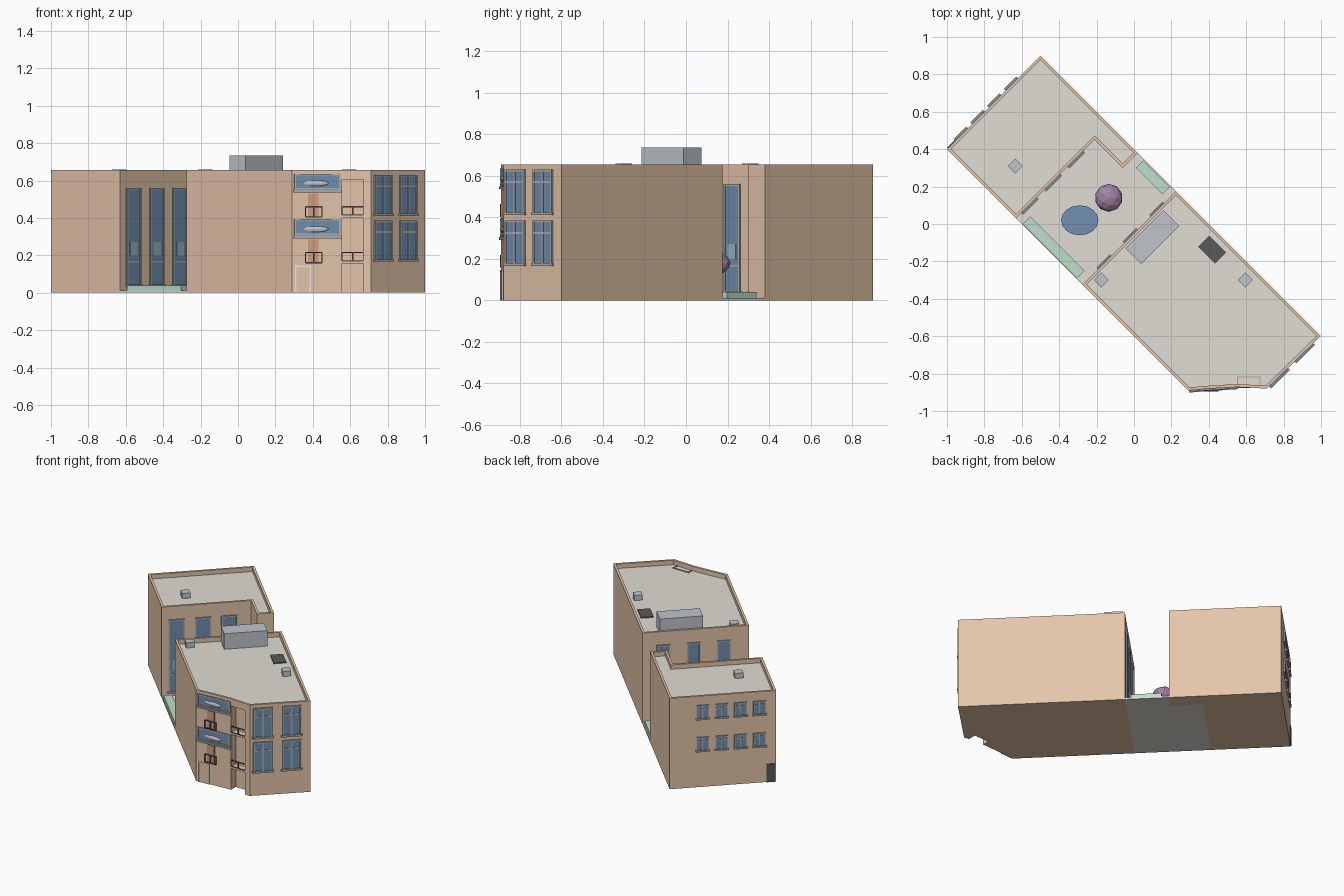
import bpy, bmesh, math
from mathutils import Matrix, Vector

if "Cube" in bpy.data.objects:
    bpy.data.objects.remove(bpy.data.objects["Cube"])

R2 = math.sqrt(2)


def mat(name, *rgb):
    m = bpy.data.materials.new(name)
    m.diffuse_color = (*rgb, 1)
    m.use_nodes = True
    m.node_tree.nodes["Principled BSDF"].inputs["Base Color"].default_value = m.diffuse_color
    return m


WALL = mat("brick", 0.78, 0.56, 0.40)
ROOF = mat("roofing", 0.75, 0.72, 0.66)
GLASS = mat("glass", 0.16, 0.27, 0.42)
PANE = mat("light_pane", 0.33, 0.45, 0.57)
FRAME = mat("frame", 0.42, 0.44, 0.44)
DARK = mat("dark_metal", 0.10, 0.10, 0.10)
METAL = mat("metal", 0.53, 0.56, 0.60)
GREEN = mat("hedge", 0.50, 0.74, 0.60)
PURPLE = mat("foliage", 0.36, 0.22, 0.38)
WOOD = mat("trunk", 0.36, 0.24, 0.17)
WATER = mat("water", 0.17, 0.28, 0.44)
CLAY = mat("terracotta", 0.62, 0.33, 0.22)
WHITE = mat("white_trim", 0.85, 0.83, 0.78)


def st(s, t):
    """Building axes (s along the length, t across) to world x, y."""
    return ((s + t) / R2, (t - s) / R2)


def finish(name, bm, *mats):
    me = bpy.data.meshes.new(name)
    bmesh.ops.recalc_face_normals(bm, faces=bm.faces)
    bm.to_mesh(me)
    bm.free()
    for m in mats:
        me.materials.append(m)
    ob = bpy.data.objects.new(name, me)
    bpy.context.collection.objects.link(ob)
    return ob


def boxes(name, parts, m, at=(0, 0), deg=0):
    """One mesh of boxes (x0,x1,y0,y1,z0,z1) in a frame turned about z."""
    bm = bmesh.new()
    base = Matrix.Translation((*at, 0)) @ Matrix.Rotation(math.radians(deg), 4, 'Z')
    for x0, x1, y0, y1, z0, z1 in parts:
        mx = base @ Matrix.Translation(((x0 + x1) / 2, (y0 + y1) / 2, (z0 + z1) / 2))
        mx = mx @ Matrix.Diagonal((x1 - x0, y1 - y0, z1 - z0, 1))
        bmesh.ops.create_cube(bm, size=1, matrix=mx)
    return finish(name, bm, m)


def wing(name, pts):
    """Walls with a parapet band and a sunken roof."""
    bm = bmesh.new()
    bottom = bm.faces.new([bm.verts.new((x, y, 0)) for x, y in pts])
    face = bottom
    for h in (0.62, 0.035):
        ext = bmesh.ops.extrude_face_region(bm, geom=[face], use_keep_orig=(face is bottom))
        face = [g for g in ext["geom"] if isinstance(g, bmesh.types.BMFace)][0]
        for v in face.verts:
            v.co.z += h
    # drop leftover inner face between wall and parapet
    inner = [f for f in bm.faces if all(abs(v.co.z - 0.62) < 1e-5 for v in f.verts)]
    bmesh.ops.delete(bm, geom=inner, context='FACES_ONLY')
    bmesh.ops.recalc_face_normals(bm, faces=bm.faces)
    bmesh.ops.inset_region(bm, faces=[face], thickness=0.016, use_even_offset=True)
    ext = bmesh.ops.extrude_face_region(bm, geom=[face])
    top = [g for g in ext["geom"] if isinstance(g, bmesh.types.BMFace)][0]
    for v in top.verts:
        v.co.z -= 0.032
    if face.is_valid:
        bm.faces.remove(face)
    top.material_index = 1
    return finish(name, bm, WALL, ROOF)


def window(name, at, deg, w, z0, z1, cols=2, rail=0.72, bar=0.009, pane=False):
    """Glass, frame and mullions centred on a wall point."""
    h = w / 2
    boxes(name + "_glass", [(-h, h, -.004, .004, z0, z1)], GLASS, at, deg)
    d = (-.008, .008)
    zr = z0 + rail * (z1 - z0)
    bars = [(-h, -h + bar, *d, z0, z1), (h - bar, h, *d, z0, z1),
            (-h, h, *d, z1 - bar, z1), (-h - .006, h + .006, -.012, .012, z0 - .004, z0 + bar),
            (-h, h, *d, zr - bar / 2, zr + bar / 2)]
    for i in range(1, cols):
        x = -h + w * i / cols
        bars.append((x - bar / 2, x + bar / 2, *d, z0, z1))
    boxes(name + "_frame", bars, FRAME, at, deg)
    if pane:
        boxes(name + "_pane", [(-h * .5, h * .5, -.006, .006, .20, .27)], PANE, at, deg)


# two wings around the courtyard
S0, S1, T0, T1 = -0.99, 1.13, -0.424, 0.283
rear = wing("rear_wing", [st(S0, T0), st(-.467, T0), st(-.467, .17),
                          st(-.255, .17), st(-.255, T1), st(S0, T1)])
front = wing("front_wing", [st(.035, T0), (.29, -.89), (.42, -.879), (.55, -.872),
                            (.71, -.88), st(S1, T1), st(.035, T1)])

# balcony recess in the front facade
cut = boxes("recess_cutter", [(.555, .672, -.95, -.818, -.1, .605)], WALL)
cut.hide_render = True
cut.hide_viewport = True
mod = front.modifiers.new("recess", 'BOOLEAN')
mod.operation = 'DIFFERENCE'
mod.object = cut
mod.solver = 'EXACT'
boxes("balcony_slabs", [(.555, .672, -.874, -.818, z, z + .012) for z in (.155, .40)], WALL)
boxes("roof_curb", [(.55, .557, -.862, -.815, .61, .628), (.67, .677, -.862, -.815, .61, .628),
                    (.55, .677, -.822, -.815, .61, .628)], CLAY)


def railing(name, x0, x1, y, z0, z1):
    r = .003
    bars = [(x0, x1, y - r, y + r, z - r, z + r) for z in (z0, z1)]
    for i in range(3):
        x = x0 + (x1 - x0) * i / 2
        bars.append((x - r, x + r, y - r, y + r, z0, z1))
    boxes(name, bars, DARK)


# front facade: wide windows, clay niches, railings, entrance
for i, (z, top) in enumerate(((.295, .395), (.54, .635))):
    window(f"wide_window_{i}", (.425, -.880), 4, .25, z, top, cols=1, rail=.16)
    bm = bmesh.new()
    bmesh.ops.create_uvsphere(bm, u_segments=16, v_segments=8, radius=1,
                              matrix=Matrix.Translation((.41, -.882, z + .045))
                              @ Matrix.Diagonal((.075, .011, .016, 1)))
    finish(f"window_lens_{i}", bm, METAL)
    boxes(f"clay_niche_{i}", [(.375, .43, -.886, -.87, z - .135, z - .01)], CLAY)
    railing(f"niche_railing_{i}", .36, .45, -.893, z - .135, z - .08)
    railing(f"balcony_railing_{i}", .555, .672, -.873, z - .125, z - .08)
boxes("entrance_door", [(-.038, .038, -.003, .003, 0, .14)], WALL, (.347, -.886), 4)
boxes("entrance_frame", [(-.043, -.036, -.006, .006, 0, .145), (.036, .043, -.006, .006, 0, .145),
                         (-.043, .043, -.006, .006, .138, .145)], WHITE, (.347, -.886), 4)

# street end windows, two by two
for i, t in enumerate((-.033, .157)):
    for j, z in enumerate((.17, .415)):
        window(f"end_window_{i}{j}", st(S1 - .001, t), 45, .13, z, z + .215)

# rear end windows and door
for i, t in enumerate((.065, -.061, -.187, -.313)):
    for j, z in enumerate((.26, .49)):
        window(f"rear_window_{i}{j}", st(S0, t), 45, .083, z, z + .10, bar=.007)
boxes("rear_door", [(-.028, .028, -.006, .006, .0, .13)], DARK, st(S0, -.388), 45)

# tall courtyard windows on both facing walls
for i in range(3):
    window(f"court_window_a{i}", st(-.467, -.325 + .175 * i), 45, .108, .035, .56,
           cols=1, rail=.25, pane=True)
    window(f"court_window_b{i}", st(.035, -.257 + .2 * i), 45, .09, .035, .56,
           cols=1, rail=.25, pane=True)

# courtyard floor, hedges, pond and tree
boxes("courtyard_floor", [(-.467, .035, T0, .17, 0, .012), (-.255, .035, .17, T1, 0, .012)],
      ROOF, deg=-45)
boxes("hedges", [(-.42, -.01, -.42, -.364, .012, .04), (-.205, -.005, .22, .275, .012, .04)],
      GREEN, deg=-45)
bm = bmesh.new()
bmesh.ops.create_cone(bm, cap_ends=True, segments=16, radius1=1, radius2=1, depth=1,
                      matrix=Matrix.Translation((-.29, .02, .016)) @ Matrix.Diagonal((.10, .08, .014, 1)))
finish("pond", bm, WATER)
bm = bmesh.new()
bmesh.ops.create_icosphere(bm, subdivisions=2, radius=1,
                           matrix=Matrix.Translation((-.135, .14, .178)) @ Matrix.Diagonal((.075, .075, .055, 1)))
finish("tree_crown", bm, PURPLE)
bm = bmesh.new()
bmesh.ops.create_cone(bm, cap_ends=True, segments=8, radius1=.012, radius2=.009, depth=.14,
                      matrix=Matrix.Translation((-.135, .14, .08)))
finish("tree_trunk", bm, WOOD)

# rooftop equipment
boxes("air_handler", [(-.06, .06, -.143, .143, .62, .735)], METAL, (.098, -.07), -45)
for i, p in enumerate(((-.635, .31), (-.175, -.30), (.595, -.30))):
    boxes(f"roof_vent_{i}", [(-.028, .028, -.028, .028, .62, .66)], METAL, p, -45)
boxes("roof_hatch", [(-.064, .064, -.042, .042, .62, .63)], DARK, (.418, -.137), -45)
